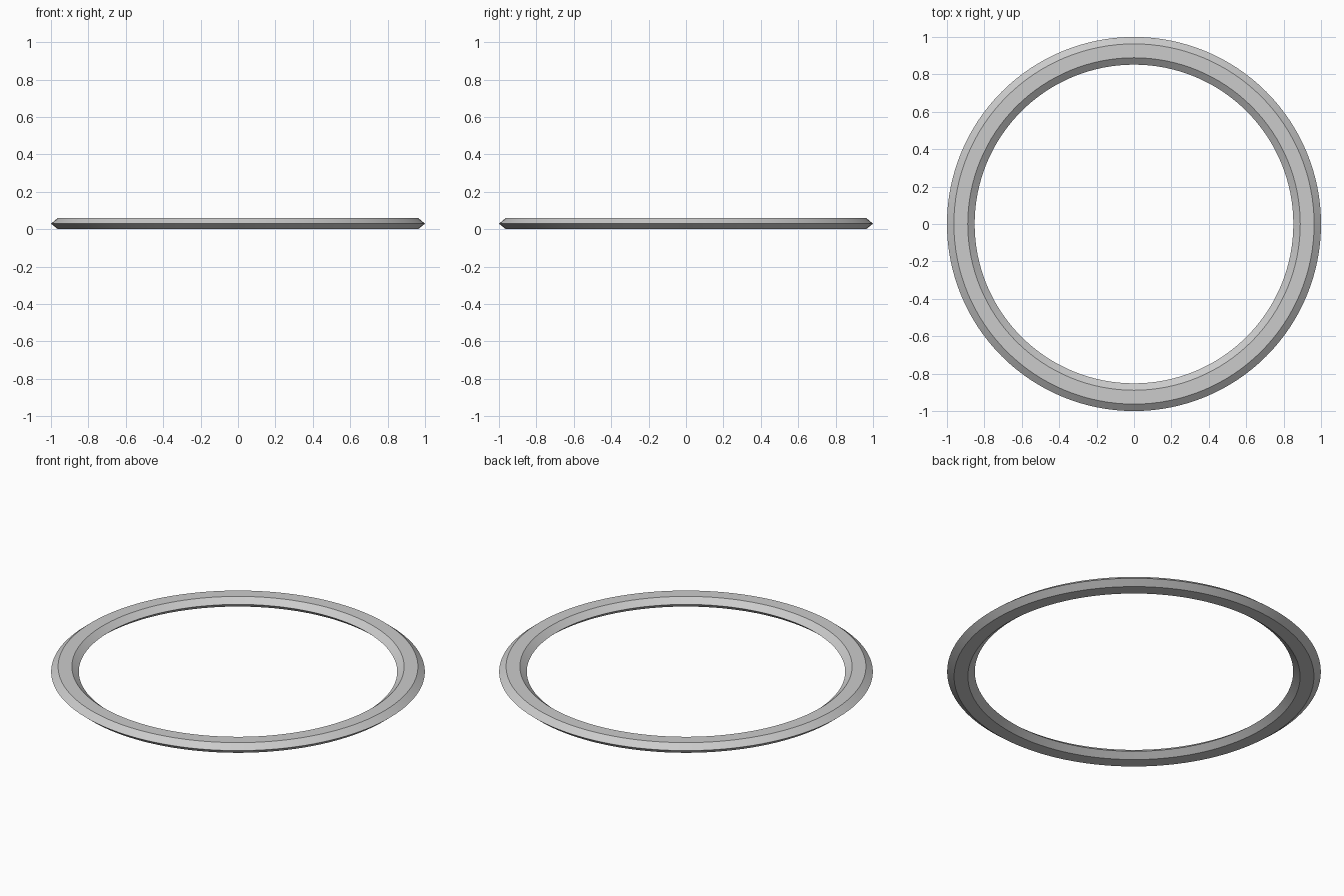
import bpy, math

if "Cube" in bpy.data.objects:
    bpy.data.objects.remove(bpy.data.objects["Cube"])

# Flattened hexagonal cross-section (radius, height), swept around z
profile = [(1.0, 0.03), (0.963, 0.06), (0.889, 0.06),
           (0.852, 0.03), (0.889, 0.0), (0.963, 0.0)]
SEGMENTS = 128
n = len(profile)

verts, faces = [], []
for i in range(SEGMENTS):
    a = 2 * math.pi * i / SEGMENTS
    verts += [(r * math.cos(a), r * math.sin(a), z) for r, z in profile]
    nxt = (i + 1) % SEGMENTS
    for j in range(n):
        k = (j + 1) % n
        faces.append((i * n + j, nxt * n + j, nxt * n + k, i * n + k))

# Ring band
mesh = bpy.data.meshes.new("ring")
mesh.from_pydata(verts, [], faces)
mesh.update()
ring = bpy.data.objects.new("ring", mesh)
bpy.context.collection.objects.link(ring)

# Smooth around the band, crisp along the facet edges
bpy.context.view_layer.objects.active = ring
ring.select_set(True)
bpy.ops.object.shade_smooth_by_angle(angle=math.radians(30))
